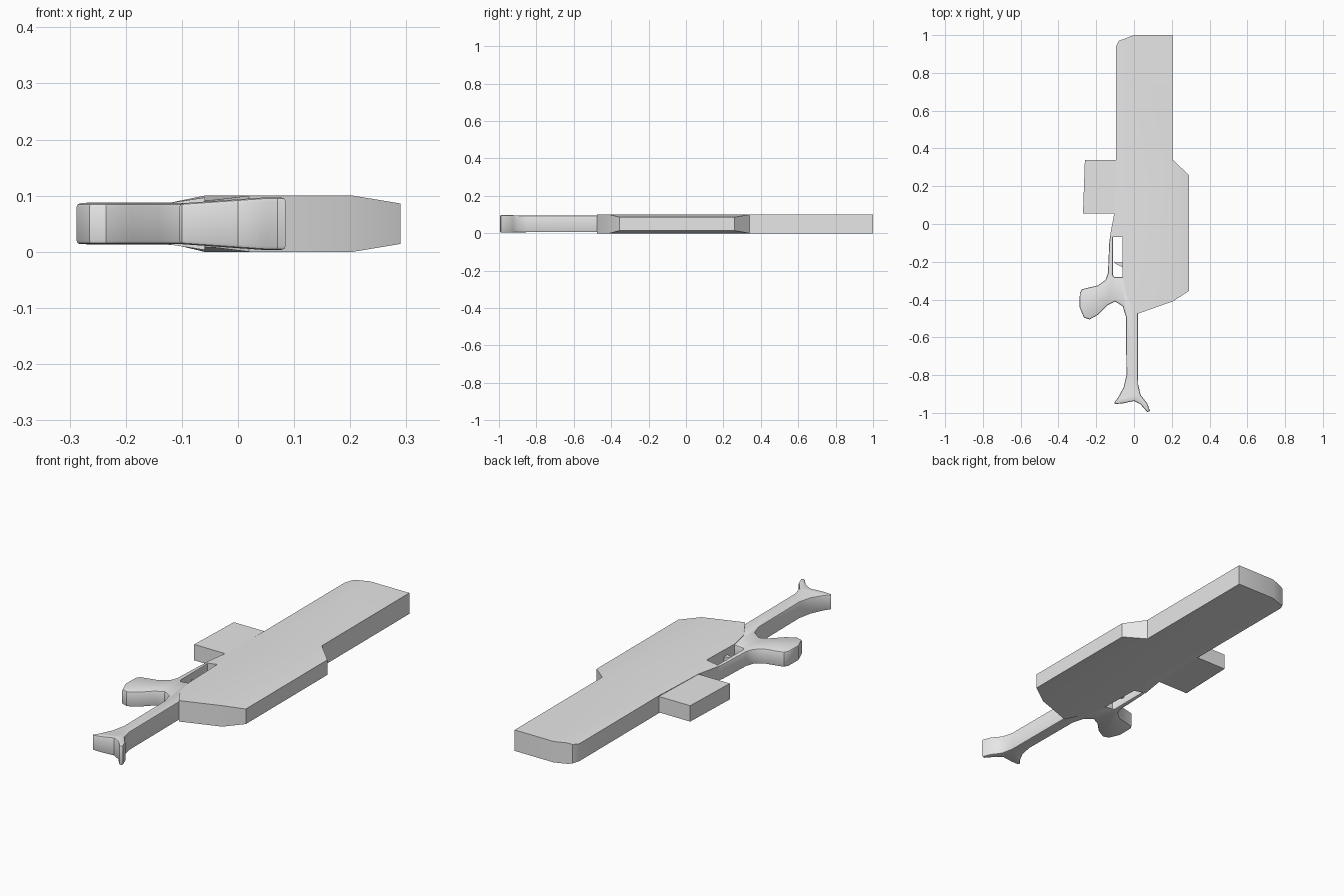
import bpy
import bmesh
from mathutils import Vector

cube = bpy.data.objects.get("Cube")
if cube:
    bpy.data.objects.remove(cube, do_unlink=True)

MID = 0.05  # height of the horizontal symmetry plane

grey = bpy.data.materials.new("plain grey")
grey.use_nodes = True
colour = (0.8, 0.8, 0.8, 1)
grey.diffuse_color = colour
grey.node_tree.nodes["Principled BSDF"].inputs["Base Color"].default_value = colour


def slab(name, outline, half, creases=(), limit=0.014, bevel=0):
    """Extrude a flat outline about MID; each crease (point, normal, slope)
    cuts the slab and thins the part lying beyond it."""
    bm = bmesh.new()
    face = bm.faces.new([bm.verts.new((x, y, -half)) for x, y in outline])
    extruded = bmesh.ops.extrude_face_region(bm, geom=[face], use_keep_orig=True)
    top = [g for g in extruded["geom"] if isinstance(g, bmesh.types.BMVert)]
    bmesh.ops.translate(bm, verts=top, vec=(0, 0, 2 * half))

    planes = [(Vector((*p, 0)), Vector((*n, 0)).normalized(), s) for p, n, s in creases]
    for point, normal, slope in planes:
        bmesh.ops.bisect_plane(bm, geom=bm.verts[:] + bm.edges[:] + bm.faces[:],
                               plane_co=point, plane_no=normal, dist=0.0001)
    for v in bm.verts:
        drops = [max(0, (v.co - point).dot(normal)) * slope for point, normal, slope in planes]
        drop = min(max(drops, default=0), limit)
        v.co.z += drop if v.co.z < 0 else -drop
    bmesh.ops.recalc_face_normals(bm, faces=bm.faces[:])

    # Round only the long rims around the two flat sides
    if bevel:
        rims = [e for e in bm.edges
                if e.calc_face_angle(0) > 1 and abs(e.verts[0].co.z - e.verts[1].co.z) < half]
        bmesh.ops.bevel(bm, geom=rims, offset=bevel, segments=2, profile=0.5,
                        affect='EDGES', clamp_overlap=False)

    mesh = bpy.data.meshes.new(name)
    bm.to_mesh(mesh)
    bm.free()
    mesh.materials.append(grey)
    obj = bpy.data.objects.new(name, mesh)
    obj.location.z = MID
    bpy.context.collection.objects.link(obj)
    bpy.ops.object.select_all(action='DESELECT')
    obj.select_set(True)
    bpy.context.view_layer.objects.active = obj
    bpy.ops.object.shade_smooth_by_angle(angle=0.6)
    return obj


# Receiver and barrel: thick slab, thinned toward both long sides and the grip
slab("receiver_and_barrel", [
    (.02, -.475), (.205, -.41), (.29, -.355), (.29, .26), (.205, .34),
    (.205, 1), (0, 1), (-.08, .97), (-.095, .94), (-.095, .34),
    (-.105, .055), (-.128, -.07), (-.06, -.07), (-.06, -.28), (-.04, -.38),
], MID, creases=[
    ((.205, 0), (1, 0), .17),
    ((-.06, 0), (-1, 0), .24),
    ((.02, -.475), (-.275, -.04), .16),
])

# Magazine
slab("magazine", [(-.27, .055), (-.08, .055), (-.08, .34), (-.26, .34)], .038)

# Trigger guard, grip, stock and butt, with rounded rims
guard = [(-.112, -.06), (-.126, -.06), (-.131, -.1), (-.138, -.26), (-.15, -.295)]
grip = [(-.19, -.325), (-.275, -.345), (-.287, -.365), (-.288, -.44), (-.265, -.495),
        (-.235, -.505), (-.19, -.48), (-.14, -.43), (-.1, -.41), (-.06, -.435)]
stock = [(-.043, -.49), (-.04, -.8), (-.055, -.865), (-.085, -.92)]
butt = [(-.105, -.945), (-.1, -.953), (-.06, -.95), (0, -.937), (.035, -.955),
        (.07, -.995), (.085, -.99), (.07, -.95), (.035, -.905), (.022, -.85)]
neck = [(.02, -.44), (-.02, -.3), (-.06, -.28), (-.105, -.28), (-.112, -.27)]
slab("grip_and_stock", guard + grip + stock + butt + neck, .047,
     creases=[((.05, 0), (-1, 0), .07), ((-.1, 0), (-1, 0), 0)],
     limit=.0105, bevel=.007)

# Trigger
slab("trigger", [(-.05, -.2), (-.085, -.205), (-.105, -.198), (-.1, -.21),
                 (-.08, -.22), (-.05, -.232)], .012)
